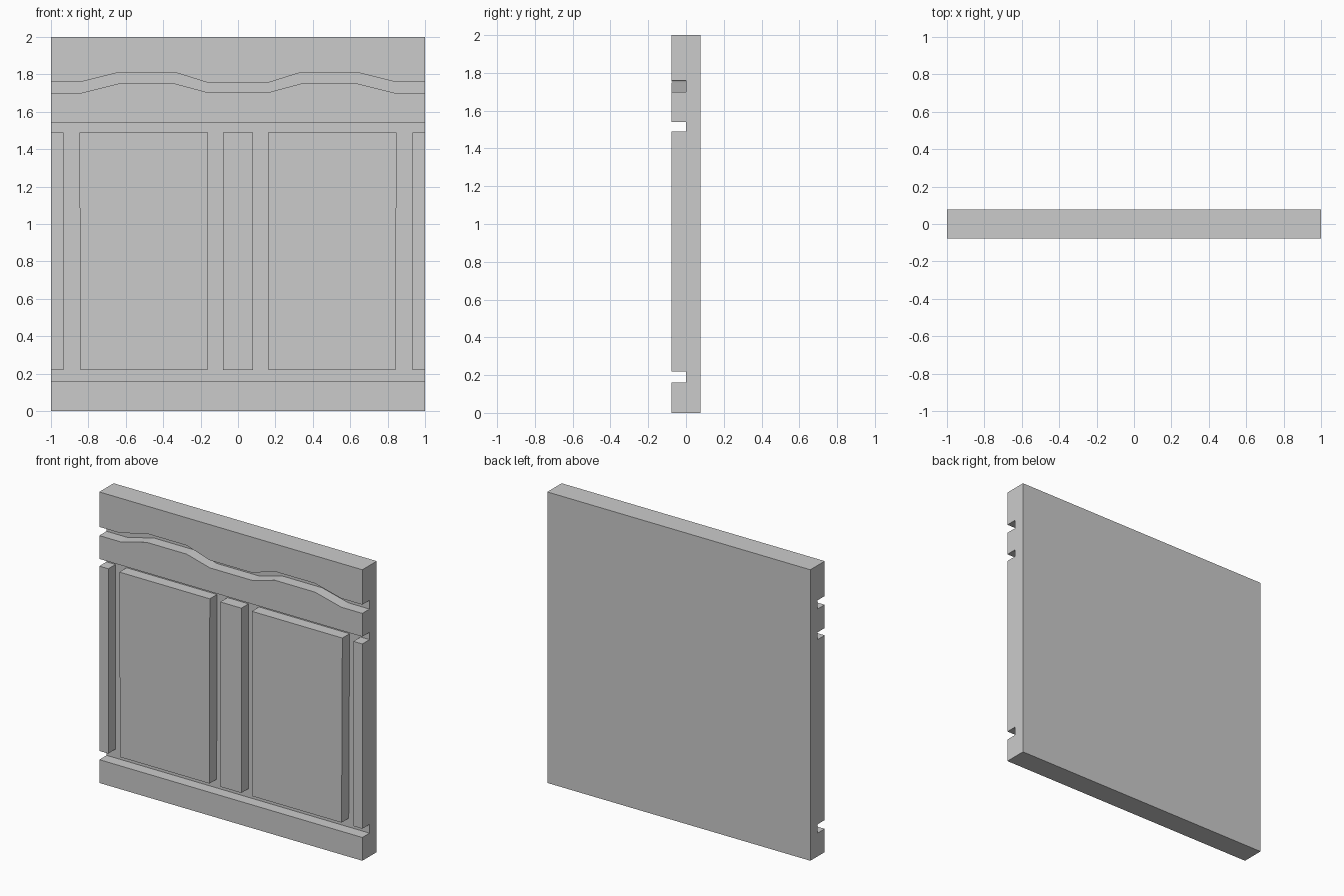
import bpy, bmesh

if "Cube" in bpy.data.objects:
    bpy.data.objects.remove(bpy.data.objects["Cube"])

HALF = 0.078          # half thickness of the whole panel
FLOOR = 0.0           # depth of the groove floor


def prism(name, outline, y_front, y_back):
    """Extrude an x-z outline from y_front to y_back."""
    bm = bmesh.new()
    face = bm.faces.new([bm.verts.new((x, y_front, z)) for x, z in outline])
    out = bmesh.ops.extrude_face_region(bm, geom=[face])
    moved = [v for v in out["geom"] if isinstance(v, bmesh.types.BMVert)]
    bmesh.ops.translate(bm, verts=moved, vec=(0, y_back - y_front, 0))
    bmesh.ops.recalc_face_normals(bm, faces=bm.faces)
    mesh = bpy.data.meshes.new(name)
    bm.to_mesh(mesh)
    bm.free()
    obj = bpy.data.objects.new(name, mesh)
    bpy.context.collection.objects.link(obj)
    return obj


def rect(x0, x1, z0, z1):
    return [(x0, z0), (x1, z0), (x1, z1), (x0, z1)]


def raised(name, outline):
    return prism(name, outline, -HALF, FLOOR)


def wave(low, high, mid):
    """Wavy edge from left to right, mirrored about the centre."""
    half = [(1, low), (0.84, low), (0.64, high), (0.335, high), (0.16, mid)]
    return [(-x, z) for x, z in half] + half[::-1]


# Backing board
prism("backing_board", rect(-1, 1, 0, 2), FLOOR, HALF)

# Horizontal rails, with the wavy groove between the upper two
raised("bottom_rail", rect(-1, 1, 0, 0.16))
raised("middle_rail", [(-1, 1.54), (1, 1.54)] + wave(1.70, 1.75, 1.703)[::-1])
raised("top_rail", wave(1.76, 1.81, 1.755) + [(1, 2), (-1, 2)])

# Upright stiles and slightly irregular raised panels
raised("centre_stile", rect(-0.08, 0.08, 0.22, 1.49))
for side, s in (("left", -1), ("right", 1)):
    raised(side + "_stile", rect(s * 0.932, s, 0.22, 1.49))
    raised(side + "_panel", [(s * 0.162, 0.22), (s * 0.842, 0.22),
                             (s * 0.848, 1.49), (s * 0.16, 1.49)])
